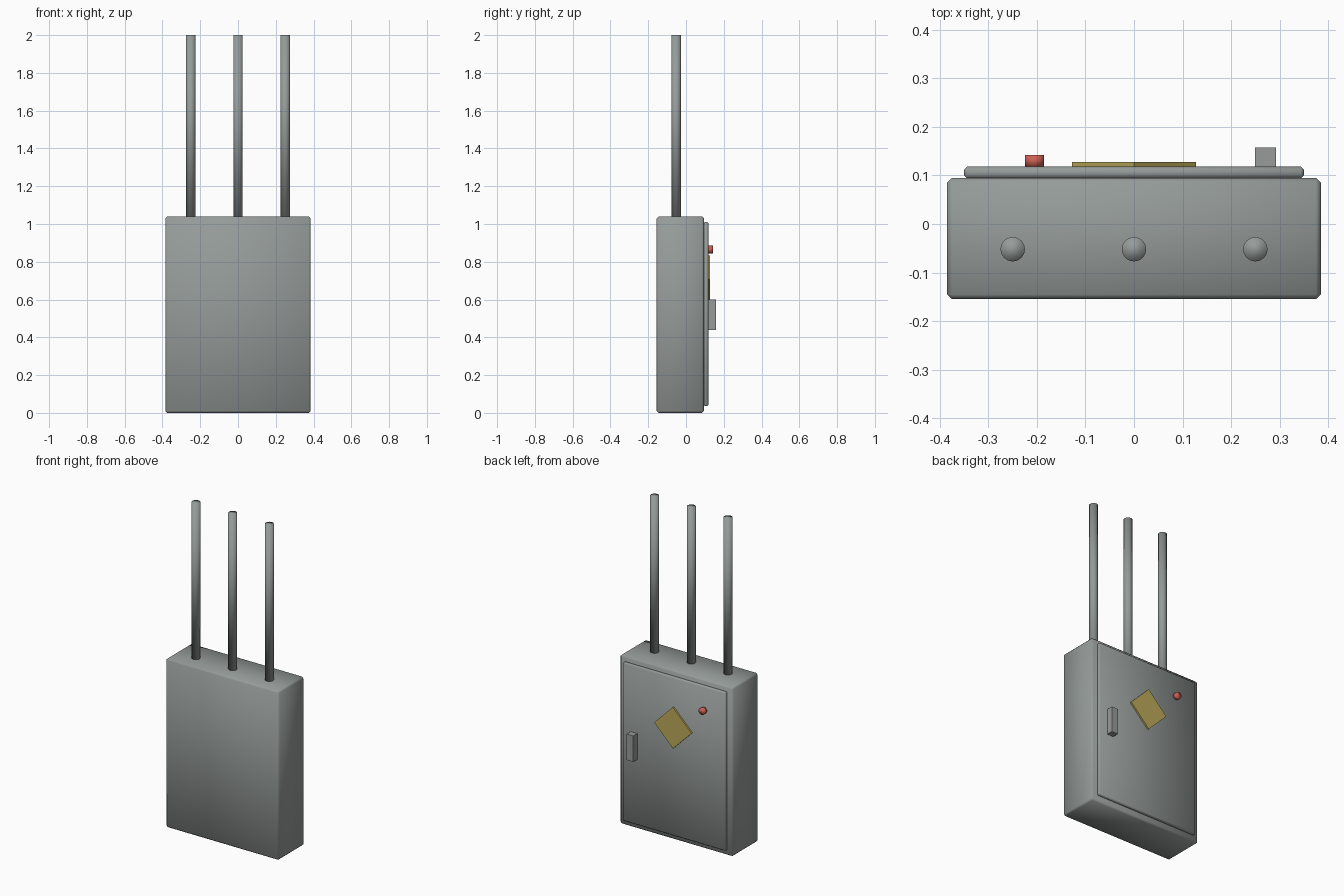
import bpy
import bmesh
import math
from mathutils import Matrix

old = bpy.data.objects.get("Cube")
if old:
    bpy.data.objects.remove(old, do_unlink=True)


def make_material(name, rgb):
    mat = bpy.data.materials.new(name)
    mat.use_nodes = True
    colour = (*rgb, 1)
    mat.diffuse_color = colour
    mat.node_tree.nodes["Principled BSDF"].inputs["Base Color"].default_value = colour
    return mat


steel = make_material("grey steel", (0.30, 0.33, 0.32))
handle_grey = make_material("handle grey", (0.31, 0.33, 0.32))
yellow = make_material("warning yellow", (0.50, 0.40, 0.10))
red = make_material("signal red", (0.60, 0.12, 0.09))


def finish(name, bm, mat, smooth):
    mesh = bpy.data.meshes.new(name)
    for face in bm.faces:
        face.smooth = smooth
    bm.to_mesh(mesh)
    bm.free()
    mesh.materials.append(mat)
    obj = bpy.data.objects.new(name, mesh)
    bpy.context.collection.objects.link(obj)
    return obj


def box(name, centre, size, mat, chamfer=0, turn=0):
    """Box turned about y, with optional soft-shaded chamfered edges."""
    bm = bmesh.new()
    bmesh.ops.create_cube(bm, size=1)
    bmesh.ops.scale(bm, vec=size, verts=bm.verts)
    if chamfer:
        bmesh.ops.bevel(bm, geom=bm.edges[:], offset=chamfer, segments=1,
                        affect='EDGES', profile=0.5)
    bmesh.ops.transform(bm, verts=bm.verts,
                        matrix=Matrix.Translation(centre) @ Matrix.Rotation(turn, 4, 'Y'))
    return finish(name, bm, mat, chamfer > 0)


def cylinder(name, centre, radius, depth, mat, tilt=0, sides=32):
    bm = bmesh.new()
    bmesh.ops.create_cone(bm, cap_ends=True, segments=sides, radius1=radius,
                          radius2=radius, depth=depth,
                          matrix=Matrix.Translation(centre) @ Matrix.Rotation(tilt, 4, 'X'))
    return finish(name, bm, mat, True)


# Cabinet and its door on the back
box("cabinet", (0, -0.03, 0.52), (0.77, 0.25, 1.04), steel, chamfer=0.01)
box("door", (0, 0.106, 0.523), (0.70, 0.024, 0.975), steel, chamfer=0.006)

# Door fittings
box("handle", (0.271, 0.138, 0.52), (0.044, 0.04, 0.16), handle_grey)
box("warning_plate", (0, 0.123, 0.705), (0.18, 0.01, 0.18), yellow, turn=math.pi / 4)
cylinder("indicator_lamp", (-0.205, 0.13, 0.865), 0.02, 0.024, red, tilt=math.pi / 2)

# Conduits rising from the cabinet top
for side, x in (("right", -0.25), ("middle", 0), ("left", 0.25)):
    cylinder(f"{side}_conduit", (x, -0.052, 1.515), 0.025, 0.97, steel)
